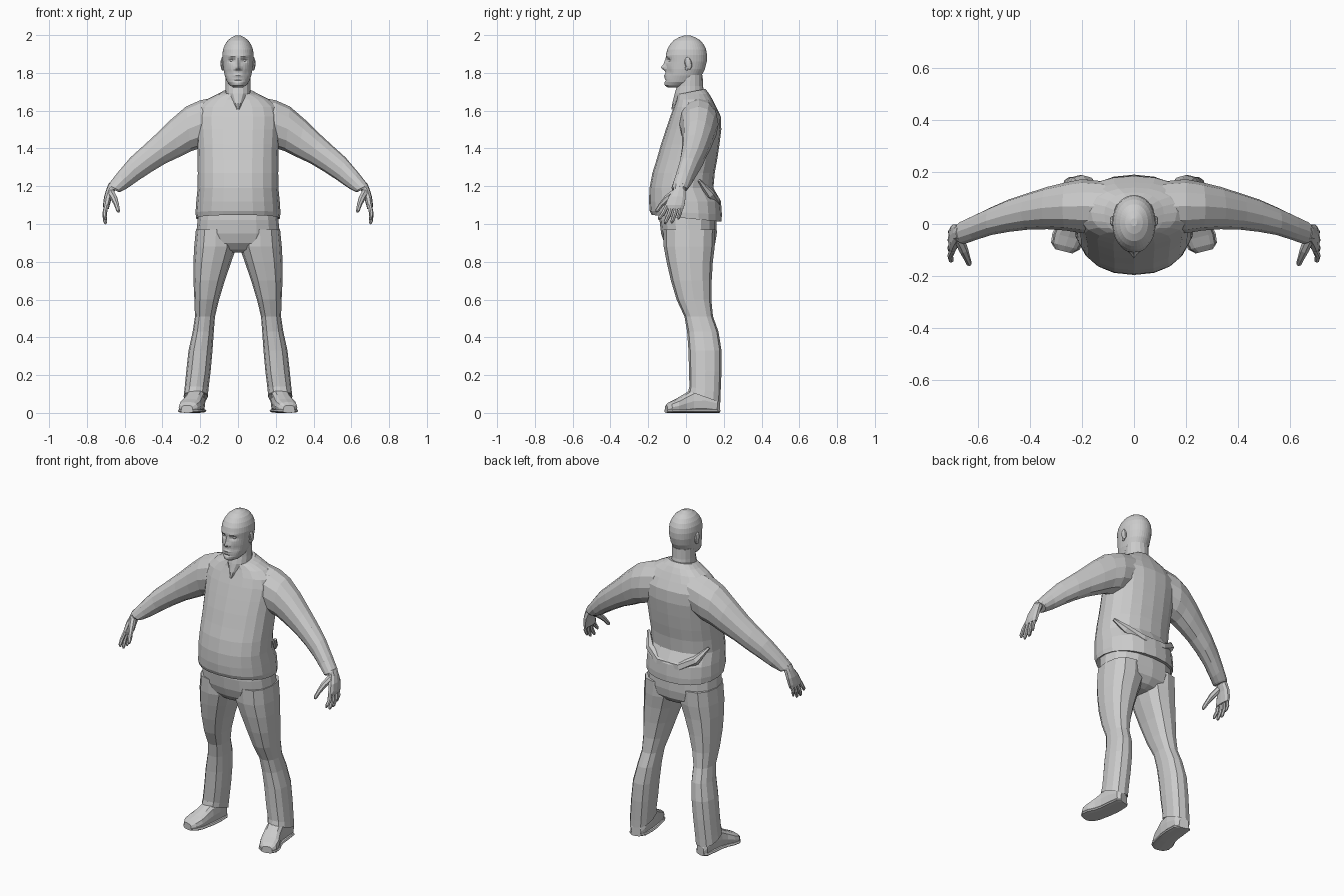
import bpy, bmesh, math
from mathutils import Vector, Matrix


def finish(name, bm, mirror=False):
    bmesh.ops.recalc_face_normals(bm, faces=bm.faces)
    me = bpy.data.meshes.new(name)
    bm.to_mesh(me)
    bm.free()
    ob = bpy.data.objects.new(name, me)
    bpy.context.collection.objects.link(ob)
    if mirror:
        ob.modifiers.new("mirror", 'MIRROR').use_axis[0] = True
    return ob


def loft(bm, rings, seg=12, p=2.0):
    """Skin a list of (centre, u axis, v axis) superellipse rings and cap the ends."""
    loops = []
    for c, u, v in rings:
        loop = []
        for i in range(seg):
            a = 2 * math.pi * i / seg
            s, t = math.cos(a), math.sin(a)
            s = math.copysign(abs(s) ** (2 / p), s)
            t = math.copysign(abs(t) ** (2 / p), t)
            loop.append(bm.verts.new(c + u * s + v * t))
        loops.append(loop)
    for a, b in zip(loops, loops[1:]):
        for i in range(seg):
            j = (i + 1) % seg
            bm.faces.new((a[i], a[j], b[j], b[i]))
    bm.faces.new(loops[0])
    bm.faces.new(loops[-1])
    return bm


def section(x1, z1, x2, z2, yf, yb, tilt=0.0):
    """Ring through two outline points of the front view and two depths of the side view."""
    return (Vector(((x1 + x2) / 2, (yf + yb) / 2, (z1 + z2) / 2)),
            Vector(((x2 - x1) / 2, 0, (z2 - z1) / 2)),
            Vector((0, (yb - yf) / 2, -tilt)))


def level(z, hw, yf, yb, tilt=0.0):
    return section(-hw, z, hw, z, yf, yb, tilt)


def tube(bm, pts, radii, seg=7):
    rings = []
    pts = [Vector(q) for q in pts]
    for i, (q, r) in enumerate(zip(pts, radii)):
        d = (pts[min(i + 1, len(pts) - 1)] - pts[max(i - 1, 0)]).normalized()
        u = d.cross(Vector((0, 1, 0.01))).normalized()
        rings.append((q, u * r, d.cross(u) * r))
    return loft(bm, rings, seg)


# jumper body with belly, hanging hem and rounded shoulders
body = [(1.04, .195, -.15, .15, .02), (1.03, .222, -.182, .188, .018),
        (1.06, .225, -.192, .190, .01), (1.12, .221, -.196, .185),
        (1.19, .214, -.193, .145), (1.27, .213, -.178, .152),
        (1.34, .214, -.156, .165), (1.42, .216, -.133, .177),
        (1.50, .222, -.107, .187), (1.57, .225, -.083, .184),
        (1.62, .212, -.064, .160), (1.66, .165, -.050, .140),
        (1.685, .115, -.047, .122, -.005), (1.70, .080, -.050, .103, -.015)]
finish("jumper_body", loft(bpy and bmesh.new(), [level(*r) for r in body], 20, 2.25))

# sagging fold across the lower back
fold = [(-.205, .07, 1.23), (-.155, .125, 1.16), (-.07, .155, 1.115),
        (.07, .155, 1.115), (.155, .125, 1.16), (.205, .07, 1.23)]
finish("jumper_back_fold", tube(bmesh.new(), fold, [.008, .025, .03, .03, .025, .008], 6))

# sleeves: upper outline point, lower outline point, depth range
sleeve = [(.10, 1.675, .15, 1.42, -.03, .165), (.20, 1.655, .205, 1.40, -.035, .172),
          (.275, 1.622, .25, 1.385, -.025, .160), (.355, 1.553, .31, 1.355, -.02, .143),
          (.435, 1.475, .385, 1.32, -.022, .118), (.50, 1.415, .46, 1.275, -.03, .095),
          (.57, 1.352, .525, 1.232, -.042, .065), (.635, 1.275, .585, 1.190, -.062, .035),
          (.688, 1.208, .618, 1.172, -.077, .012), (.692, 1.200, .630, 1.168, -.072, .006)]
finish("sleeve", loft(bmesh.new(), [section(*r) for r in sleeve], 12, 2.1), True)

# hands: palm, four fingers and a thumb
bm = bmesh.new()
palm = [(.636, 1.205, .685, 1.215, -.062, -.008), (.652, 1.175, .697, 1.185, -.068, -.003),
        (.668, 1.14, .709, 1.145, -.094, .000), (.679, 1.10, .715, 1.10, -.112, -.006),
        (.684, 1.08, .712, 1.08, -.112, -.012)]
loft(bm, [section(*r) for r in palm], 10, 2.5)
for y0, y1, z1, r in ((-.100, -.140, 1.022, .0115), (-.074, -.108, 1.0, .012),
                      (-.048, -.073, 1.003, .0115), (-.024, -.038, 1.024, .010)):
    zm = (1.095 + z1) / 2
    tube(bm, [(.697, y0, 1.10), (.706, (y0 + y1) / 2, zm), (.703, y1, z1 + .012),
              (.700, y1 - .003, z1)], [r, r, r * .85, r * .4])
tube(bm, [(.672, -.06, 1.165), (.655, -.100, 1.135), (.642, -.132, 1.10),
          (.634, -.152, 1.072), (.632, -.157, 1.063)], [.020, .018, .013, .011, .005])
finish("hand", bm, True)

# trousers: hips and two legs with sloping hems
hips = [(1.09, .205, -.135, .150), (1.02, .214, -.140, .162), (.95, .221, -.132, .163),
        (.90, .200, -.115, .155), (.865, .12, -.085, .125), (.85, .05, -.05, .09)]
finish("trouser_hips", loft(bmesh.new(), [level(*r) for r in hips], 16, 2.4))
leg = [(.01, .223, .97, -.120, .155), (.008, .232, .88, -.118, .152),
       (.035, .236, .80, -.103, .142), (.070, .236, .70, -.080, .136),
       (.100, .231, .60, -.050, .134), (.122, .228, .51, -.008, .143),
       (.128, .240, .43, .006, .172), (.135, .262, .33, .013, .188),
       (.145, .274, .22, .016, .188), (.157, .284, .12, .018, .183, .02),
       (.160, .288, .085, .012, .182, .03), (.175, .272, .10, .03, .165, .03)]
finish("trouser_leg", loft(bmesh.new(), [section(a, z, b, z, *r) for a, b, z, *r in leg],
                           12, 2.4), True)

# shoes: uppers and soles, toes turned outward
upper = [(.218, .174, .028, .06), (.219, .155, .045, .10), (.222, .09, .050, .13),
         (.228, .03, .050, .125), (.238, -.01, .051, .10), (.252, -.05, .056, .075),
         (.264, -.085, .050, .058), (.270, -.105, .030, .040)]


def shoe(name, k, height):
    rings = []
    for x, y, w, h in upper:
        h = height or h
        rings.append((Vector((x, y, h / 2)), Vector((w * k, w * k * .25, 0)),
                      Vector((0, 0, h / 2))))
    finish(name, loft(bmesh.new(), rings, 12, 2.8), True)


shoe("shoe_upper", 1.0, None)
shoe("shoe_sole", 1.1, .022)

# neck, whose lower point shows as the skin in the V neckline
neck = [(1.605, .012, -.078, .02), (1.64, .035, -.072, .07), (1.69, .068, -.060, .098),
        (1.73, .066, -.048, .090), (1.79, .066, -.040, .088)]
finish("neck", loft(bmesh.new(), [level(*r) for r in neck], 16))

# head: profile resampled to fine rings, then face features pushed in and out
skull = [(1.722, .022, -.095, -.03), (1.732, .040, -.110, .01), (1.752, .058, -.112, .055),
         (1.785, .070, -.110, .082), (1.82, .077, -.107, .100), (1.86, .081, -.104, .110),
         (1.895, .083, -.106, .111), (1.925, .079, -.099, .106), (1.95, .069, -.085, .094),
         (1.972, .054, -.066, .076), (1.988, .034, -.038, .050), (1.998, .012, -.008, .022)]
rings = []
for a, b in zip(skull, skull[1:]):
    n = max(1, round((b[0] - a[0]) / .008))
    rings += [level(*[p + (q - p) * i / n for p, q in zip(a, b)]) for i in range(n)]
rings.append(level(*skull[-1]))
bm = loft(bmesh.new(), rings, 40, 2.1)
# feature: x, z, x spread, z spread, depth
features = [(0, 1.828, .011, .013, -.024), (0, 1.853, .008, .020, -.012),
            (0, 1.787, .020, .005, -.008), (0, 1.773, .016, .004, -.006),
            (0, 1.762, .022, .004, .006), (0, 1.742, .018, .009, -.004)]
for s in (-1, 1):
    features += [(s * .032, 1.866, .014, .010, .014), (s * .030, 1.887, .018, .006, -.005),
                 (s * .014, 1.821, .006, .007, -.007), (s * .045, 1.80, .014, .020, .006)]
for v in bm.verts:
    if v.co.y < -.03:
        x, z = v.co.x, v.co.z
        v.co.y += sum(d * math.exp(-((x - fx) / sx) ** 2 - ((z - fz) / sz) ** 2)
                      for fx, fz, sx, sz, d in features)
finish("head", bm)


def ball(name, loc, scale, rot=0.0):
    bm = bmesh.new()
    m = Matrix.Translation(loc) @ Matrix.Rotation(rot, 4, 'X') @ Matrix.Diagonal((*scale, 1))
    bmesh.ops.create_uvsphere(bm, u_segments=10, v_segments=8, radius=1, matrix=m)
    finish(name, bm, True)


# eyes and ears
ball("eye", (.032, -.078, 1.866), (.013, .012, .010))
ball("ear", (.083, .012, 1.85), (.010, .019, .034), .2)
ball("ear_lobe", (.081, .004, 1.825), (.008, .010, .013))
